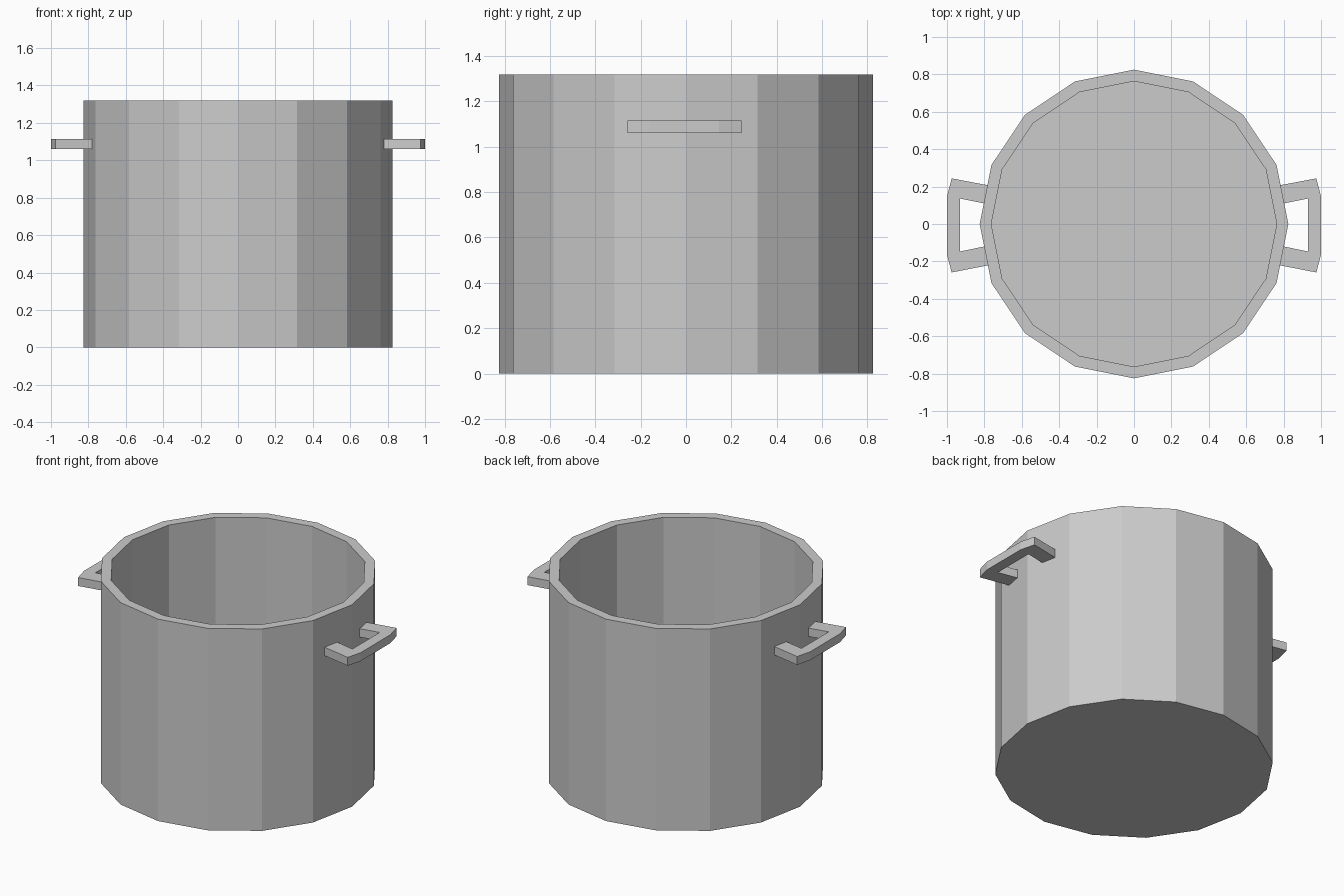
import bpy, bmesh
from math import cos, sin, tau

if "Cube" in bpy.data.objects:
    bpy.data.objects.remove(bpy.data.objects["Cube"])

SIDES = 16
HEIGHT = 1.32
OUTER_R, INNER_R = 0.825, 0.763
FLOOR_Z = 0.06


def finish(name, bm):
    bmesh.ops.recalc_face_normals(bm, faces=bm.faces[:])
    mesh = bpy.data.meshes.new(name)
    bm.to_mesh(mesh)
    bm.free()
    obj = bpy.data.objects.new(name, mesh)
    bpy.context.collection.objects.link(obj)
    return obj


def lathe(name, profile, sides):
    """Revolve (radius, z) points and cap both ends."""
    bm = bmesh.new()
    rings = [[bm.verts.new((r * cos(tau * i / sides), r * sin(tau * i / sides), z))
              for i in range(sides)] for r, z in profile]
    for a, b in zip(rings, rings[1:]):
        for i in range(sides):
            j = (i + 1) % sides
            bm.faces.new((a[i], a[j], b[j], b[i]))
    bm.faces.new(rings[0])
    bm.faces.new(rings[-1])
    return finish(name, bm)


def strap(name, outer, inner, z0, z1, side):
    """Sweep a bar between two outlines, given in plan view."""
    bm = bmesh.new()
    sections = [[bm.verts.new((side * x, y, z))
                 for (x, y), z in ((o, z0), (o, z1), (i, z1), (i, z0))]
                for o, i in zip(outer, inner)]
    for a, b in zip(sections, sections[1:]):
        for k in range(4):
            m = (k + 1) % 4
            bm.faces.new((a[k], a[m], b[m], b[k]))
    bm.faces.new(sections[0])
    bm.faces.new(sections[-1])
    # merge the doubled inner corners
    bmesh.ops.remove_doubles(bm, verts=bm.verts[:], dist=0.0005)
    return finish(name, bm)


# Pot body: outer wall, rim, inner wall and floor
lathe("pot_body", [(OUTER_R, 0), (OUTER_R, HEIGHT),
                   (INNER_R, HEIGHT), (INNER_R, FLOOR_Z)], SIDES)

# Side handles: ends sunk into the wall, chamfered outer corners
outer = [(0.775, 0.206), (0.975, 0.244), (1.0, 0.146),
         (1.0, -0.163), (0.975, -0.259), (0.775, -0.220)]
inner = [(0.795, 0.109), (0.93, 0.136), (0.93, 0.136),
         (0.93, -0.147), (0.93, -0.147), (0.795, -0.119)]
for side, label in ((1, "right"), (-1, "left")):
    strap("handle_" + label, outer, inner, 1.06, 1.115, side)
